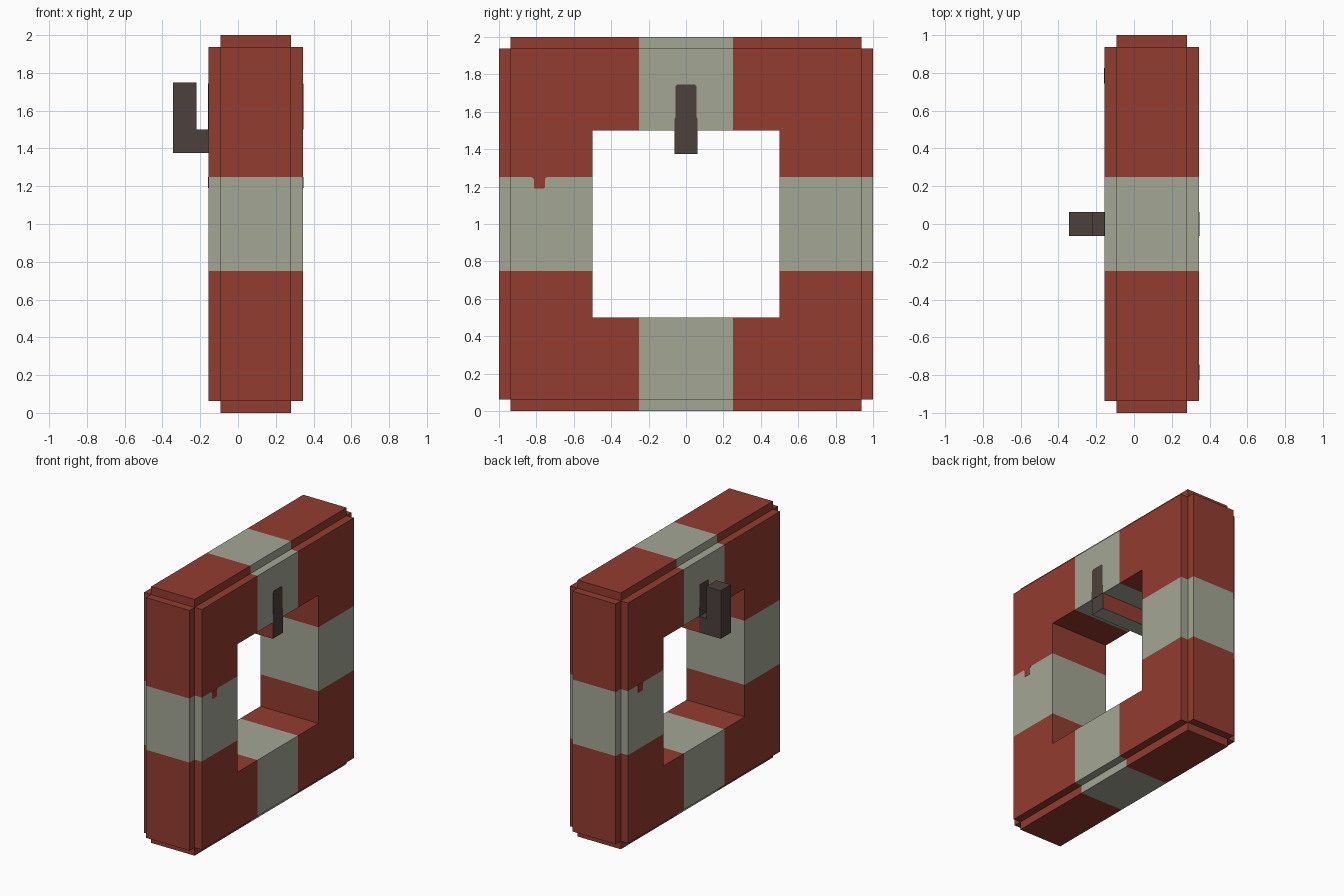
import bpy, bmesh
from itertools import product
from mathutils import Vector

cube = bpy.data.objects.get("Cube")
if cube:
    bpy.data.objects.remove(cube, do_unlink=True)


def material(name, rgb):
    m = bpy.data.materials.new(name)
    m.use_nodes = True
    m.diffuse_color = (*rgb, 1)
    m.node_tree.nodes["Principled BSDF"].inputs["Base Color"].default_value = (*rgb, 1)
    return m


RED, GREY, BROWN = 0, 1, 2
MATERIALS = [material("brick red", (0.29, 0.045, 0.028)),
             material("pale grey", (0.37, 0.38, 0.30)),
             material("dark brown", (0.073, 0.053, 0.046))]


def finish(name, bm, rule):
    """Turn a bmesh into an object, colouring each face by rule(centre, normal)."""
    bmesh.ops.remove_doubles(bm, verts=bm.verts[:], dist=0.0001)
    bmesh.ops.recalc_face_normals(bm, faces=bm.faces[:])
    bm.normal_update()
    for f in bm.faces:
        f.material_index = rule(f.calc_center_median(), f.normal)
    bmesh.ops.dissolve_limit(bm, angle_limit=0.01, verts=bm.verts[:],
                             edges=bm.edges[:], delimit={'MATERIAL'})
    me = bpy.data.meshes.new(name)
    bm.to_mesh(me)
    bm.free()
    for m in MATERIALS:
        me.materials.append(m)
    ob = bpy.data.objects.new(name, me)
    bpy.context.collection.objects.link(ob)
    return ob


def prism(name, points, offset, rule):
    """Extrude a flat polygon along an offset."""
    bm = bmesh.new()
    face = bm.faces.new([bm.verts.new(p) for p in points])
    new = bmesh.ops.extrude_face_region(bm, geom=[face], use_keep_orig=True)
    moved = [v for v in new["geom"] if isinstance(v, bmesh.types.BMVert)]
    bmesh.ops.translate(bm, verts=moved, vec=offset)
    return finish(name, bm, rule)


# Square ring with notched outer edges, made of blocks on a stepped grid
LEFT, RIGHT, STEP = -0.156, 0.344, 0.0625
xs = [LEFT, LEFT + STEP, RIGHT - STEP, RIGHT]
half = [0.25, 0.5, 1 - STEP, 1]
ys = [-h for h in reversed(half)] + half
grid = [xs, ys, [y + 1 for y in ys]]


def filled(cell):
    if any(not 0 <= i < len(g) - 1 for i, g in zip(cell, grid)):
        return False
    outer = sum(i in (0, len(g) - 2) for i, g in zip(cell, grid))
    in_hole = all(2 <= i <= 4 for i in cell[1:])
    return outer <= 1 and not in_hole


ring = bmesh.new()
for cell in product(*(range(len(g) - 1) for g in grid)):
    if not filled(cell):
        continue
    for axis, side in product(range(3), (0, 1)):
        neighbour = list(cell)
        neighbour[axis] += 2 * side - 1
        if filled(neighbour):
            continue
        a, b = [k for k in range(3) if k != axis]
        corners = []
        for da, db in ((0, 0), (1, 0), (1, 1), (0, 1)):
            n = list(cell)
            n[axis] += side
            n[a] += da
            n[b] += db
            corners.append(ring.verts.new([g[i] for g, i in zip(grid, n)]))
        ring.faces.new(corners)

finish("striped_ring", ring,
       lambda c, n: GREY if abs(c.y) < 0.25 or abs(c.z - 1) < 0.25 else RED)

# Strap running under the top of the ring
W, LOW, TOP = 0.0625, 1.375, 1.5
prism("under_strap",
      [(LEFT, -W, LOW), (LEFT, W, LOW), (LEFT, W, TOP), (LEFT, -W, TOP)],
      Vector((RIGHT - LEFT, 0, 0)),
      lambda c, n: BROWN if abs(n.x) > 0.5 else RED if abs(n.y) > 0.5 else GREY)

# Upright hook on the outside
OUT, INNER, TIP = -0.344, -0.219, 1.75
prism("hook",
      [(x, -W, z) for x, z in ((OUT, LOW), (LEFT, LOW), (LEFT, TOP),
                               (INNER, TOP), (INNER, TIP), (OUT, TIP))],
      Vector((0, 2 * W, 0)), lambda c, n: BROWN)

# Thin painted strap ends and paint drips, one on each broad face
strap = [(W, TOP), (W, 1.56), (0.057, 1.57), (0.057, 1.735), (0.047, 1.745)]
strap += [(-y, z) for y, z in reversed(strap)]
drip = [(-0.825, 1.25), (-0.813, 1.24), (-0.813, 1.195), (-0.808, 1.19),
        (-0.76, 1.19), (-0.755, 1.195), (-0.755, 1.24), (-0.745, 1.25)]
for label, x, s in (("left", RIGHT, 1), ("right", LEFT, -1)):
    for part, outline, colour in (("strap_end", strap, BROWN), ("paint_drip", drip, RED)):
        prism(f"{part}_{label}", [(x, s * y, z) for y, z in outline],
              Vector((s * 0.002, 0, 0)), lambda c, n, k=colour: k)
